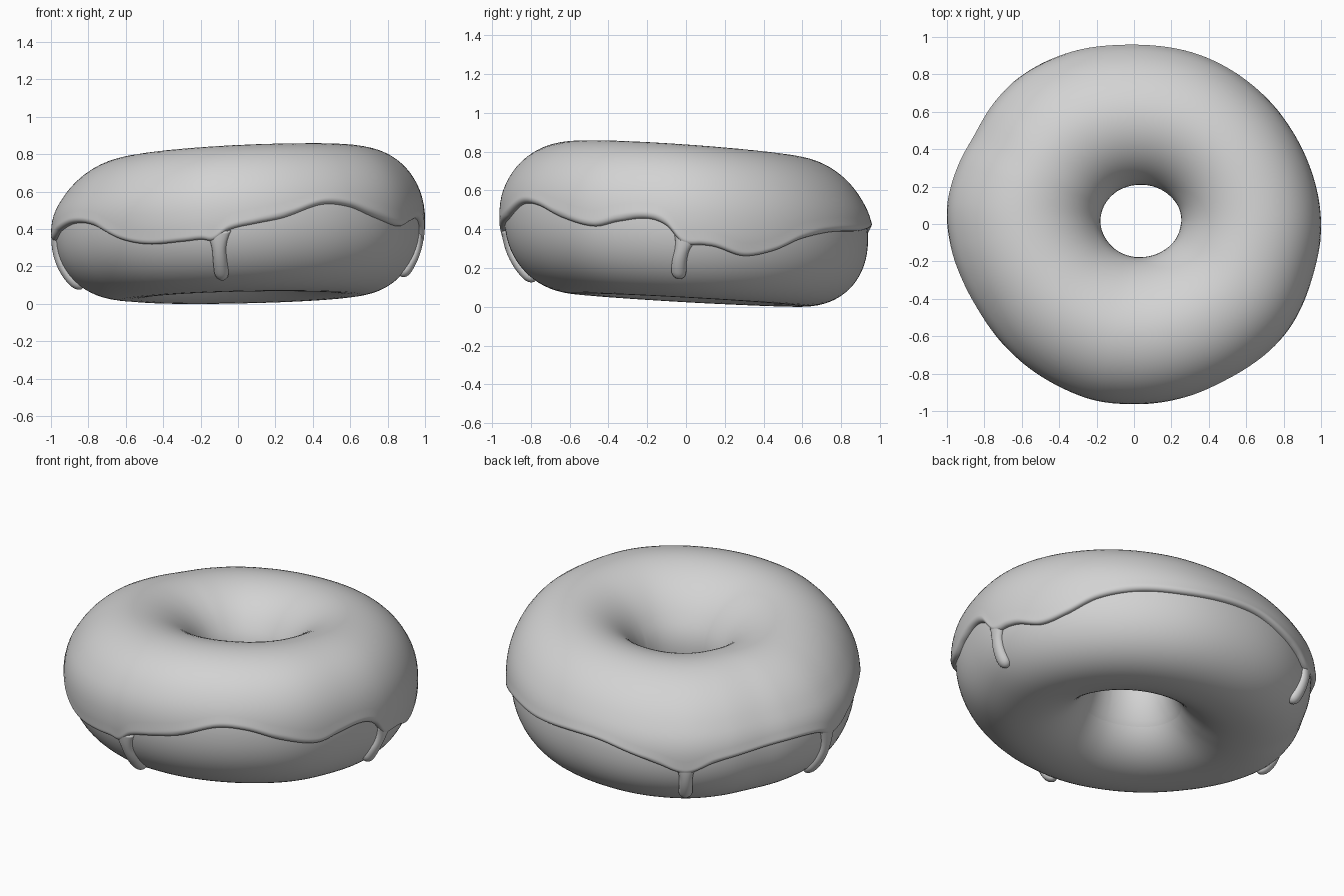
import bpy, bmesh, math
from mathutils import Vector

if "Cube" in bpy.data.objects:
    bpy.data.objects.remove(bpy.data.objects["Cube"])

mat = bpy.data.materials.new("light_grey")
mat.diffuse_color = (0.65, 0.65, 0.65, 1)
mat.use_nodes = True
mat.node_tree.nodes["Principled BSDF"].inputs["Base Color"].default_value = mat.diffuse_color

THICK = 0.026
# outer outline radius by azimuth (degrees)
OUTLINE = [(0, 1.0), (24, .985), (44, .977), (66, .972), (90, .965), (114, .983), (127, .995),
           (139, .99), (151, .979), (161, .993), (174, 1.003), (186, .988), (200, .964),
           (212, .95), (231, .952), (245, .957), (258, .966), (270, .963), (292, .967),
           (308, .981), (326, 1.0), (343, .995)]
# icing edge height by azimuth (degrees)
EDGE = [(5, .32), (9, .31), (18, .265), (28, .29), (38, .35), (51, .385), (68, .39), (86, .405),
        (96, .40), (106, .365), (116, .32), (125, .275), (134, .33), (145, .365), (160, .39),
        (171, .38), (177, .34), (183, .35), (190, .39), (202, .43), (214, .42), (228, .345),
        (239, .32), (252, .335), (258, .345), (262, .34), (267, .395), (276, .43), (285, .46),
        (298, .53), (308, .52), (319, .46), (331, .415), (339, .44), (348, .455), (354, .42),
        (359, .33)]


def periodic(table, deg):
    """Smooth cubic interpolation of a closed table."""
    n = len(table)
    deg = (deg - table[0][0]) % 360 + table[0][0]
    pt = lambda k: (table[k % n][0] + 360 * (k // n), table[k % n][1])
    i = max(k for k in range(n) if table[k][0] <= deg + 1e-9)
    p0, p1, p2, p3 = pt(i - 1), pt(i), pt(i + 1), pt(i + 2)
    h = p2[0] - p1[0]
    t = (deg - p1[0]) / h
    m1 = (p2[1] - p0[1]) / (p2[0] - p0[0]) * h
    m2 = (p3[1] - p1[1]) / (p3[0] - p1[0]) * h
    return ((2*t**3 - 3*t*t + 1) * p1[1] + (t**3 - 2*t*t + t) * m1
            + (3*t*t - 2*t**3) * p2[1] + (t**3 - t*t) * m2)


def spow(v, p):
    return math.copysign(abs(v) ** p, v)


def power(deg, a):
    """Roundness of the section: squarer below, rounder at the back left top."""
    if math.sin(a) < 0:
        return 0.93
    top = 1.02 + 0.07 * math.cos(math.radians(deg - 155)) * max(0, math.cos(a)) ** .5
    return 0.93 + (top - 0.93) * min(1, math.sin(a) * 2)


def mid_height(x, y):
    """Middle height and half height of the slightly tilted ring."""
    top = 0.783 + 0.045 * x - 0.07 * y
    bot = 0.035 + 0.02 * x - 0.055 * y
    return (top + bot) / 2, (top - bot) / 2


def surf(deg, a, off=0.0):
    """Point on the ring; a is the angle round the tube."""
    th = math.radians(deg)
    d = Vector((math.cos(th), math.sin(th), 0))
    outer = d * (periodic(OUTLINE, deg) - THICK)
    inner = Vector((0.036 + 0.232 * d.x, 0.017 + 0.210 * d.y, 0))
    mid, half = (outer + inner) / 2, (outer - inner) / 2
    pw = power(deg, a)
    p = mid + half * spow(math.cos(a), pw) + d * off * math.cos(a)
    zm, h = mid_height(p.x, p.y)
    p.z = zm + h * spow(math.sin(a), pw) + off * math.sin(a)
    return p


def tube_angle(deg, z):
    """Tube angle on the outer side where the surface has height z."""
    lo, hi = -1.4, 1.0
    for _ in range(24):
        m = (lo + hi) / 2
        lo, hi = (m, hi) if surf(deg, m).z < z else (lo, m)
    return lo


def grid_object(name, rings, wrap_rows=False, caps=False):
    """Loft closed rings of points into a smooth mesh."""
    bm = bmesh.new()
    vs = [[bm.verts.new(p) for p in r] for r in rings]
    n, m = len(vs), len(vs[0])
    for i in range(n if wrap_rows else n - 1):
        A, B = vs[i], vs[(i + 1) % n]
        for j in range(m):
            k = (j + 1) % m
            bm.faces.new((A[j], A[k], B[k], B[j]))
    if caps:
        bm.faces.new(vs[0])
        bm.faces.new(vs[-1])
    bmesh.ops.recalc_face_normals(bm, faces=bm.faces)
    me = bpy.data.meshes.new(name)
    bm.to_mesh(me)
    bm.free()
    for p in me.polygons:
        p.use_smooth = True
    me.materials.append(mat)
    ob = bpy.data.objects.new(name, me)
    bpy.context.collection.objects.link(ob)
    return ob


# dough ring
N = 180
grid_object("dough", [[surf(360 * i / N, 2 * math.pi * j / 72) for i in range(N)]
                      for j in range(72)], wrap_rows=True)

# icing: from inside the hole, over the top, to the wavy outer edge with a rounded lip
N, A_IN, LIP = 480, math.radians(215), 0.09
edges = [tube_angle(360 * i / N, periodic(EDGE, 360 * i / N)) for i in range(N)]
rows = []
for k in range(44):                       # main sheet
    t = k / 43
    u = min(1, t / 0.3)
    off = THICK * u * u * (3 - 2 * u) - 0.003 * (k == 0)
    rows.append([surf(360 * i / N, A_IN + (e + LIP - A_IN) * t, off)
                 for i, e in enumerate(edges)])
for k in range(1, 9):                     # rounded lip
    q = k / 8 * math.pi / 2
    off = THICK * math.cos(q) + 0.004 * math.sin(2 * q) - 0.006 * (k == 8)
    rows.append([surf(360 * i / N, e + LIP * (1 - math.sin(q)), off)
                 for i, e in enumerate(edges)])
grid_object("icing", rows)


# drips running down from the icing edge: flattened tapering tubes with a round tip
def drip(name, d0, d1, z0, z1, bend=0.0):
    a0, a1 = tube_angle(d0, z0), tube_angle(d1, z1)
    rings = []
    for k in range(25):
        t = k / 24
        s = t if t < .8 else .8 + .2 * math.sin((t - .8) / .2 * math.pi / 2)
        deg = d0 + (d1 - d0) * s + bend * math.sin(math.pi * s)
        a = a0 + (a1 - a0) * s
        w = 0.034 + 0.035 * max(0, 1 - s / .4) ** 2 + 0.006 * s
        h = 0.024 + 0.012 * s
        if t > .8:
            f = max(.05, math.cos((t - .8) / .2 * math.pi / 2))
            w, h = w * f, h * f
        c = surf(deg, a)
        side = (surf(deg + .5, a) - surf(deg - .5, a)).normalized()
        nor = side.cross(surf(deg, a + .01) - surf(deg, a - .01)).normalized()
        rings.append([c + side * w * math.cos(u) + nor * h * math.sin(u)
                      for u in (2 * math.pi * j / 20 for j in range(20))])
    grid_object(name, rings, caps=True)


drip("drip_front", -96.5, -96.5, .39, .135)
drip("drip_right", 0.5, -2.5, .37, .15, -1.0)
drip("drip_back_left", 125, 125, .33, .10)
drip("drip_left", 177, 176, .39, .085)
